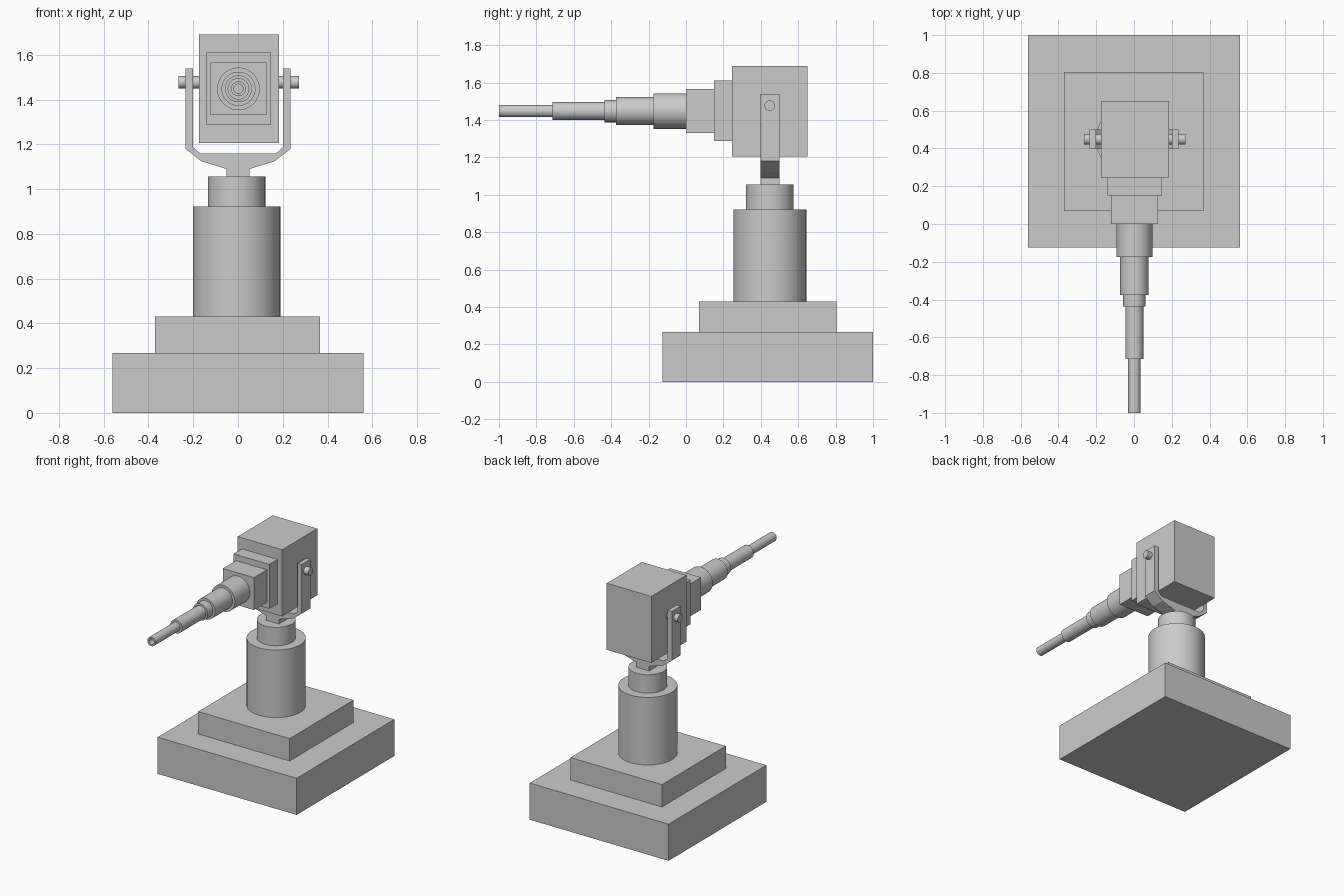
import bpy, bmesh, math
from mathutils import Vector, Matrix

if "Cube" in bpy.data.objects:
    bpy.data.objects.remove(bpy.data.objects["Cube"])


def finish(name, bm, smooth=False):
    bmesh.ops.recalc_face_normals(bm, faces=bm.faces[:])
    mesh = bpy.data.meshes.new(name)
    bm.to_mesh(mesh)
    bm.free()
    obj = bpy.data.objects.new(name, mesh)
    bpy.context.collection.objects.link(obj)
    if smooth:
        bpy.ops.object.select_all(action='DESELECT')
        obj.select_set(True)
        bpy.context.view_layer.objects.active = obj
        bpy.ops.object.shade_smooth_by_angle(angle=math.radians(35))
    return obj


def box(name, x, y, z):
    bm = bmesh.new()
    size = Matrix.Diagonal((x[1] - x[0], y[1] - y[0], z[1] - z[0], 1))
    centre = Vector((sum(x) / 2, sum(y) / 2, sum(z) / 2))
    bmesh.ops.create_cube(bm, size=1, matrix=Matrix.Translation(centre) @ size)
    return finish(name, bm)


def lathe(name, profile, matrix, steps=48):
    """Revolve (radius, height) points about local z, then place with matrix."""
    bm = bmesh.new()
    verts = [bm.verts.new((r, 0, h)) for r, h in profile]
    edges = [bm.edges.new(pair) for pair in zip(verts, verts[1:])]
    bmesh.ops.spin(bm, geom=verts + edges, cent=(0, 0, 0), axis=(0, 0, 1),
                   angle=math.tau, steps=steps)
    bmesh.ops.remove_doubles(bm, verts=bm.verts[:], dist=1e-5)
    bm.transform(matrix)
    return finish(name, bm, smooth=True)


PIVOT_Y = 0.448

# Stepped plinth
box("base_lower", (-0.56, 0.56), (-0.125, 1.0), (0, 0.267))
box("base_upper", (-0.37, 0.367), (0.07, 0.805), (0.267, 0.43))

# Round pedestal with a narrower neck
lathe("pedestal", [(0, 0.43), (0.195, 0.43), (0.195, 0.922), (0.128, 0.922),
                   (0.128, 1.056), (0, 1.056)],
      Matrix.Translation((-0.006, PIVOT_Y, 0)))

# Yoke: half outline mirrored about its centre, then extruded in depth
half = [(0.052, 1.056), (0.052, 1.09), (0.165, 1.125), (0.235, 1.18),
        (0.235, 1.538), (0.201, 1.538), (0.201, 1.187), (0.17, 1.16)]
outline = half + [(-x, z) for x, z in reversed(half)]
bm = bmesh.new()
face = bm.faces.new([bm.verts.new((x, 0.397, z)) for x, z in outline])
moved = bmesh.ops.extrude_face_region(bm, geom=[face])["geom"]
bmesh.ops.translate(bm, vec=(0, 0.102, 0),
                    verts=[v for v in moved if isinstance(v, bmesh.types.BMVert)])
finish("yoke", bm)

# Pivot pins through the yoke arms
for side, label in ((-1, "left"), (1, "right")):
    turn = Matrix.Rotation(side * math.pi / 2, 4, 'Y')
    lathe("pivot_pin_" + label,
          [(0, 0.17), (0.028, 0.17), (0.028, 0.269), (0, 0.269)],
          Matrix.Translation((0.003, PIVOT_Y, 1.477)) @ turn, steps=24)

# Rectangular housing, stepping down to the front
box("housing", (-0.175, 0.184), (0.246, 0.65), (1.205, 1.69))
box("housing_collar", (-0.14, 0.147), (0.15, 0.246), (1.287, 1.61))
box("barrel_mount", (-0.122, 0.128), (0.0, 0.15), (1.33, 1.566))

# Stepped round barrel with an open bore, pointing along -y
barrel = [(0, 0)]
start = 0
for radius, end in ((0.095, 0.175), (0.076, 0.375), (0.06, 0.437),
                    (0.048, 0.715), (0.033, 1.0)):
    barrel += [(radius, start), (radius, end)]
    start = end
barrel += [(0.021, 1.0), (0.021, 0.72), (0, 0.72)]
lathe("barrel", barrel, Matrix.Translation((0.002, 0, 1.448))
      @ Matrix.Rotation(math.pi / 2, 4, 'X'))
